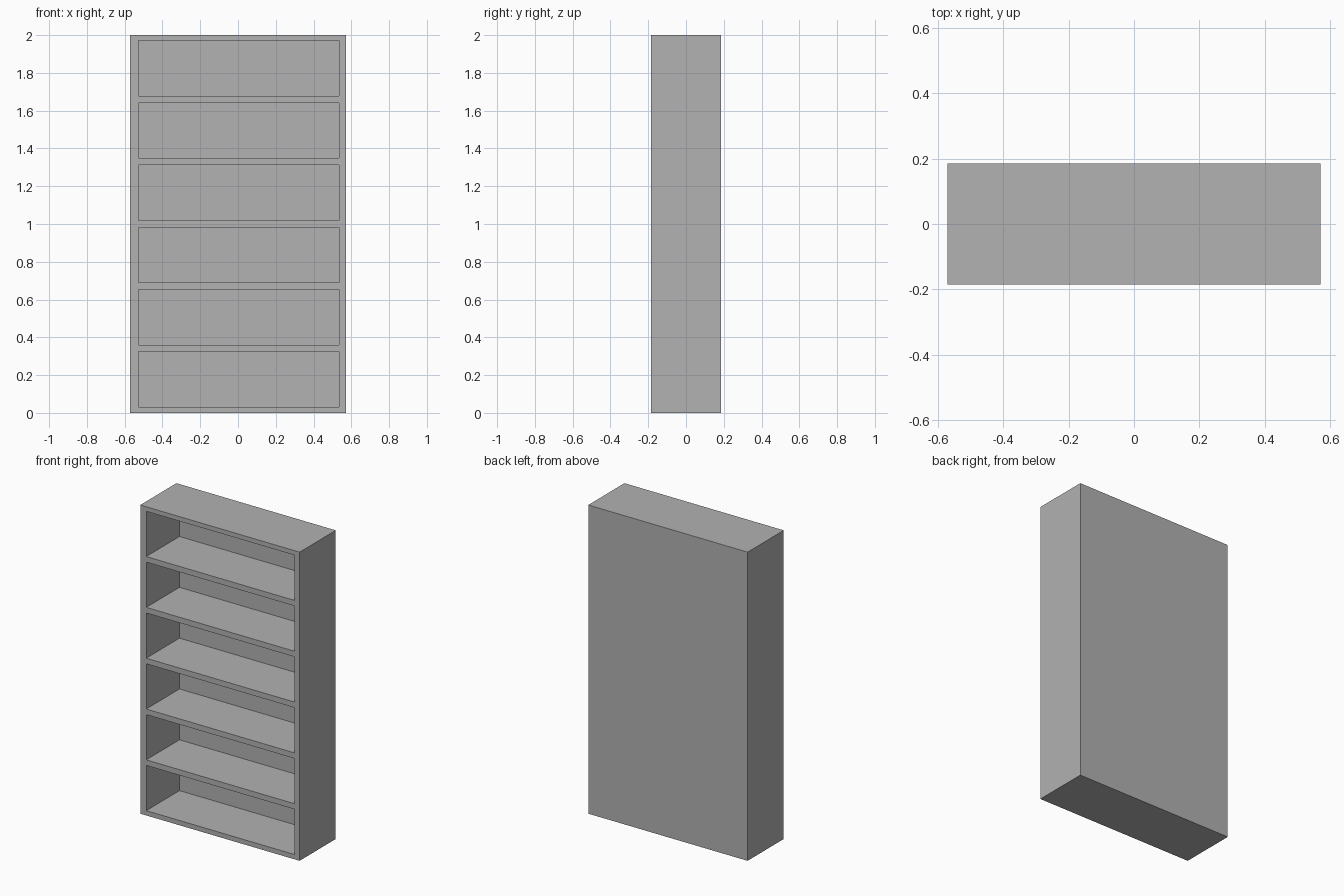
import bpy

default_cube = bpy.data.objects.get("Cube")
if default_cube:
    bpy.data.objects.remove(default_cube, do_unlink=True)

# Overall case and shelf openings
WIDTH, DEPTH, HEIGHT = 1.142, 0.37, 2.0
BACK = 0.03                      # back panel thickness
OPEN_LEFT, OPEN_RIGHT = -0.528, 0.536
OPEN_HEIGHT, OPEN_BASE, PITCH = 0.293, 0.031, 0.3293
COUNT = 6

grey = bpy.data.materials.new("plain grey")
grey.use_nodes = True
colour = (0.445, 0.445, 0.445, 1)
grey.diffuse_color = colour
grey.node_tree.nodes["Principled BSDF"].inputs["Base Color"].default_value = colour


def box(name, low, high):
    """Axis-aligned box between two corners."""
    centre = [(a + b) / 2 for a, b in zip(low, high)]
    bpy.ops.mesh.primitive_cube_add(size=1, location=centre)
    obj = bpy.context.object
    obj.name = obj.data.name = name
    obj.scale = [b - a for a, b in zip(low, high)]
    bpy.ops.object.transform_apply(location=True, rotation=False, scale=True)
    obj.data.materials.append(grey)
    return obj


# Solid case
case = box("bookcase", (-WIDTH / 2, -DEPTH / 2, 0), (WIDTH / 2, DEPTH / 2, HEIGHT))

# Column of compartments, hollowed out from the front
cutter = box("compartment_cutter",
             (OPEN_LEFT, -DEPTH, OPEN_BASE),
             (OPEN_RIGHT, DEPTH / 2 - BACK, OPEN_BASE + OPEN_HEIGHT))
column = cutter.modifiers.new("compartments", 'ARRAY')
column.count = COUNT
column.use_relative_offset = False
column.use_constant_offset = True
column.constant_offset_displace = (0, 0, PITCH)
cutter.hide_render = True

hollow = case.modifiers.new("hollow", 'BOOLEAN')
hollow.operation = 'DIFFERENCE'
hollow.solver = 'EXACT'
hollow.object = cutter
bpy.context.view_layer.objects.active = case
bpy.ops.object.modifier_apply(modifier=hollow.name)
bpy.data.objects.remove(cutter, do_unlink=True)
